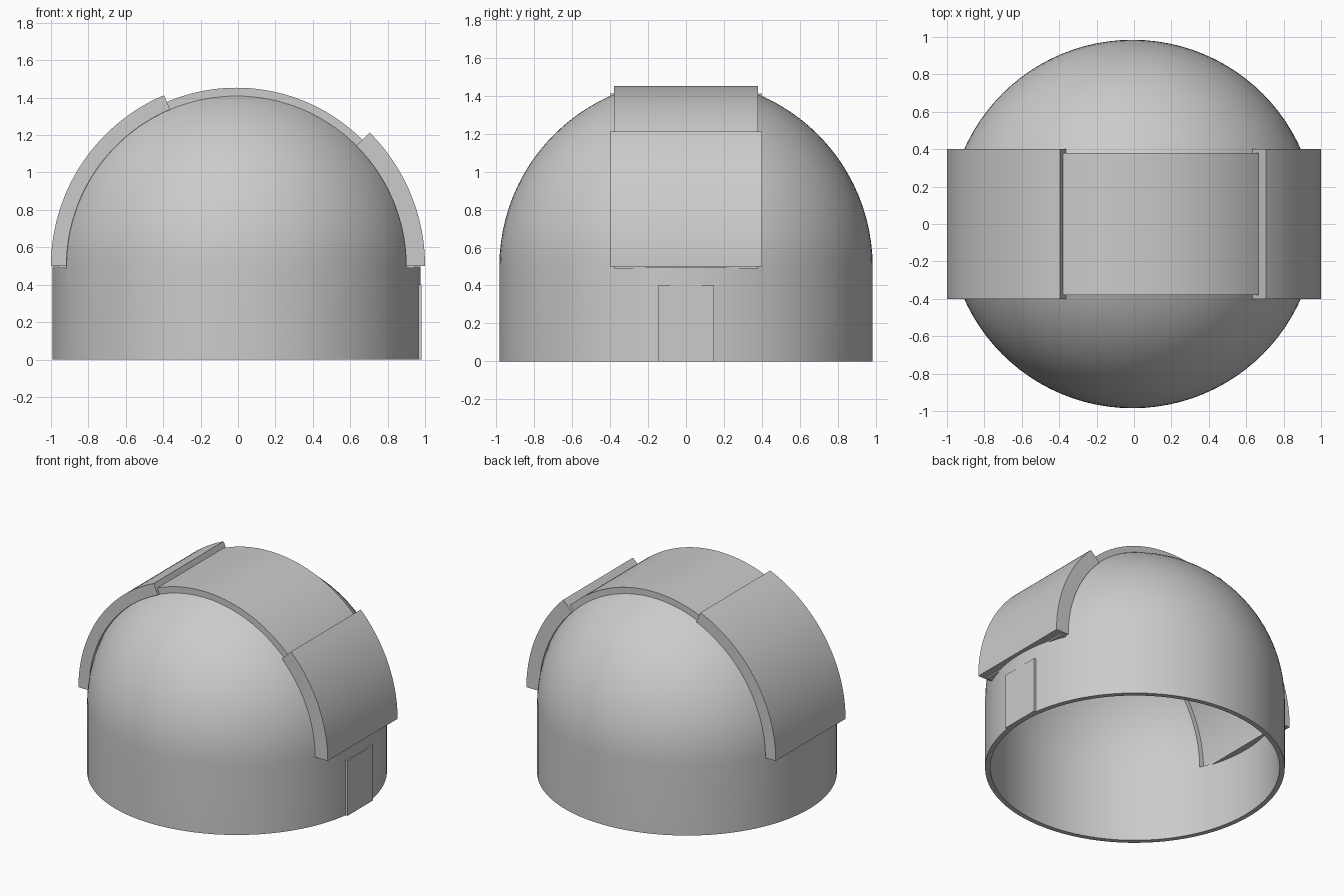
import bpy, bmesh, math
from mathutils import Vector

if "Cube" in bpy.data.objects:
    bpy.data.objects.remove(bpy.data.objects["Cube"])

CX = -0.008      # dome axis in x
SPRING = 0.5     # height where the dome meets the wall
R_OUT, R_IN = 0.985, 0.951

grey = bpy.data.materials.new("plain_grey")
grey.diffuse_color = (0.6, 0.6, 0.6, 1)
grey.use_nodes = True
grey.node_tree.nodes["Principled BSDF"].inputs["Base Color"].default_value = grey.diffuse_color


def make_object(name, bm):
    bmesh.ops.recalc_face_normals(bm, faces=bm.faces)
    me = bpy.data.meshes.new(name)
    bm.to_mesh(me)
    bm.free()
    me.materials.append(grey)
    ob = bpy.data.objects.new(name, me)
    bpy.context.collection.objects.link(ob)
    return ob


def activate(ob):
    bpy.ops.object.select_all(action='DESELECT')
    ob.select_set(True)
    bpy.context.view_layer.objects.active = ob


def smooth(ob):
    activate(ob)
    bpy.ops.object.shade_smooth_by_angle(angle=math.radians(30))


def box(name, x0, x1, y0, y1, z0, z1):
    bm = bmesh.new()
    bmesh.ops.create_cube(bm, size=1)
    for v in bm.verts:
        v.co = Vector((x0 + (v.co.x + .5) * (x1 - x0),
                       y0 + (v.co.y + .5) * (y1 - y0),
                       z0 + (v.co.z + .5) * (z1 - z0)))
    return make_object(name, bm)


def arc_panel(name, r_in, r_out, a0, a1, half_width, drop=0.0):
    """Curved shutter: an arc in the xz plane extruded along y."""
    steps = max(8, int(abs(a1 - a0) / 2))
    angles = [math.radians(a0 + (a1 - a0) * i / steps) for i in range(steps + 1)]

    def ring(r):
        pts = [(r * math.cos(a), SPRING + r * math.sin(a)) for a in angles]
        if drop:
            pts = [(r, SPRING - drop)] + pts + [(-r, SPRING - drop)]
        return pts
    outer, inner = ring(r_out), ring(r_in)
    bm = bmesh.new()
    rows = []
    for (xo, zo), (xi, zi) in zip(outer, inner):
        rows.append([bm.verts.new((CX + x, y, z)) for x, y, z in (
            (xo, -half_width, zo), (xo, half_width, zo),
            (xi, half_width, zi), (xi, -half_width, zi))])
    for a, b in zip(rows, rows[1:]):
        for k in range(4):
            j = (k + 1) % 4
            bm.faces.new((a[k], a[j], b[j], b[k]))
    bm.faces.new(rows[0])
    bm.faces.new(rows[-1])
    ob = make_object(name, bm)
    smooth(ob)
    return ob


# Hollow wall and dome, lathed from one profile
N = 24
quarter = [math.pi / 2 * i / N for i in range(N + 1)]
outer = [(R_OUT, 0)] + [(R_OUT * math.cos(a), SPRING + R_OUT * math.sin(a)) for a in quarter]
inner = [(R_IN * math.cos(a), SPRING + R_IN * math.sin(a)) for a in reversed(quarter)] + [(R_IN, 0)]
SEG = 96
bm = bmesh.new()
prof = outer + inner
rings = []
for r, z in prof:
    if r < 1e-6:
        rings.append([bm.verts.new((CX, 0, z))] * SEG)
    else:
        rings.append([bm.verts.new((CX + r * math.cos(2 * math.pi * s / SEG),
                                    r * math.sin(2 * math.pi * s / SEG), z)) for s in range(SEG)])
for i in range(len(prof)):
    a, b = rings[i], rings[(i + 1) % len(prof)]
    if a[0] is a[1] and b[0] is b[1]:
        continue
    for s in range(SEG):
        t = (s + 1) % SEG
        corners = list(dict.fromkeys((a[s], a[t], b[t], b[s])))
        bm.faces.new(corners)
shell = make_object("dome_shell", bm)

# Viewing slit cut right across the dome
cutter = box("slit_cutter", -1.3, 1.3, -0.378, 0.378, 0.497, 1.8)
cutter.hide_render = True
activate(shell)
mod = shell.modifiers.new("slit", 'BOOLEAN')
mod.operation = 'DIFFERENCE'
mod.solver = 'EXACT'
mod.object = cutter
bpy.ops.object.modifier_apply(modifier=mod.name)
bpy.data.objects.remove(cutter)
smooth(shell)

# Shutters: a long inner one, and two outer ones sliding over it
arc_panel("inner_shutter", 0.905, 0.953, 0, 180, 0.38, drop=0.01)
arc_panel("right_outer_shutter", 0.907, 1.008, 0, 45, 0.4)
arc_panel("left_outer_shutter", 0.909, 0.992, 113, 180, 0.4)

# Door in the wall on the right side
box("door", 0.945, 0.981, -0.147, 0.147, 0.0, 0.4)
